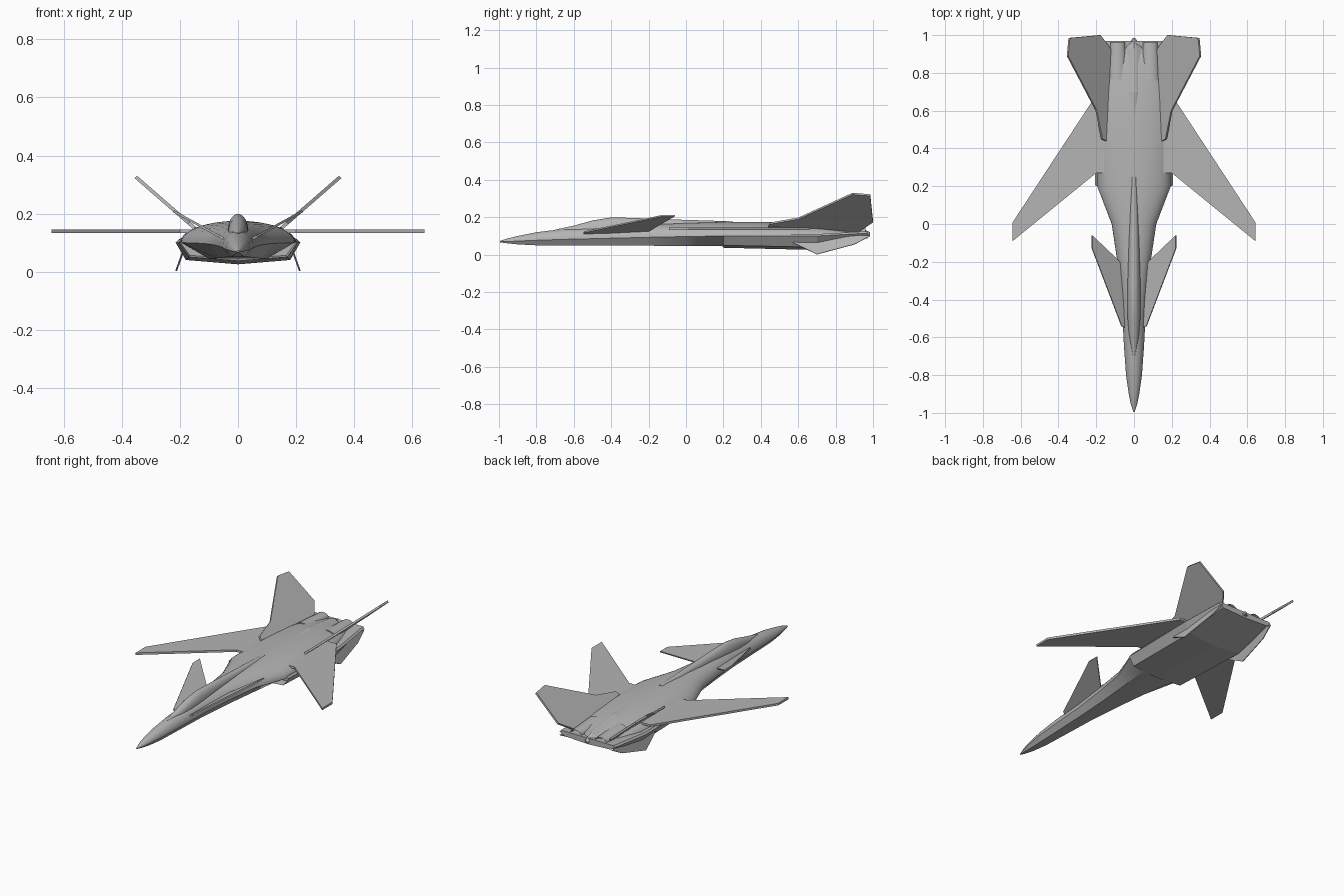
import bpy, bmesh, math
from mathutils import Vector, Matrix

cube = bpy.data.objects.get("Cube")
if cube:
    bpy.data.objects.remove(cube, do_unlink=True)

grey = bpy.data.materials.new("airframe_grey")
grey.use_nodes = True
COLOUR = (0.46, 0.46, 0.46, 1)
grey.diffuse_color = COLOUR
grey.node_tree.nodes["Principled BSDF"].inputs["Base Color"].default_value = COLOUR


def finish(name, bm, mirror=False, smooth=None):
    """Turn a bmesh into a named, coloured object."""
    mesh = bpy.data.meshes.new(name)
    bm.to_mesh(mesh)
    bm.free()
    mesh.materials.append(grey)
    obj = bpy.data.objects.new(name, mesh)
    bpy.context.collection.objects.link(obj)
    if mirror:
        obj.modifiers.new("mirror", "MIRROR")
    if smooth:
        bpy.ops.object.select_all(action="DESELECT")
        obj.select_set(True)
        bpy.context.view_layer.objects.active = obj
        bpy.ops.object.shade_smooth_by_angle(angle=math.radians(smooth))
    return obj


def loft(name, rings, smooth=None, recess=None):
    """Skin half sections (top centre to bottom centre), reflected over x."""
    bm = bmesh.new()
    loops = []
    for y, half in rings:
        full = half + [(-x, z) for x, z in half[-2:0:-1]]
        loops.append([bm.verts.new((x, y, z)) for x, z in full])
    n = len(loops[0])
    for a, b in zip(loops, loops[1:]):
        for i in range(n):
            j = (i + 1) % n
            bm.faces.new((a[i], a[j], b[j], b[i]))
    front = bm.faces.new(loops[0])
    bm.faces.new(loops[-1])
    bmesh.ops.recalc_face_normals(bm, faces=bm.faces)
    if recess:
        bmesh.ops.inset_region(bm, faces=[front], thickness=0.007, depth=-recess)
    return finish(name, bm, smooth=smooth)


def hull(w, zc, zt, bw, zb, steps=8):
    """Rounded back above a sharp chine, flat-sided keel below."""
    arc = [(w * math.sin(a), zc + (zt - zc) * math.cos(a))
           for a in (math.pi / 2 * i / steps for i in range(steps + 1))]
    arc[0] = (0, zt)
    return arc + [(bw, zb), (0, zb)]


def plate(name, points, thickness):
    """Flat panel from its outline, mirrored to the other side."""
    bm = bmesh.new()
    pts = [Vector(p) for p in points]
    face = bm.faces.new([bm.verts.new(p) for p in pts])
    face.normal_update()
    off = face.normal * thickness
    out = bmesh.ops.extrude_face_region(bm, geom=[face])
    top = [v for v in out["geom"] if isinstance(v, bmesh.types.BMVert)]
    bmesh.ops.translate(bm, verts=top, vec=off)
    bmesh.ops.translate(bm, verts=bm.verts, vec=-off / 2)
    bmesh.ops.recalc_face_normals(bm, faces=bm.faces)
    return finish(name, bm, mirror=True)


# Fuselage: y, chine half width, chine z, top z, keel half width, keel z
stations = [
    (-0.995, 0.003, 0.069, 0.073, 0.002, 0.066),
    (-0.95, 0.018, 0.070, 0.088, 0.01, 0.06),
    (-0.9, 0.028, 0.073, 0.10, 0.016, 0.055),
    (-0.8, 0.042, 0.077, 0.12, 0.024, 0.05),
    (-0.65, 0.053, 0.082, 0.138, 0.03, 0.05),
    (-0.4, 0.066, 0.088, 0.155, 0.04, 0.05),
    (-0.2, 0.088, 0.093, 0.163, 0.055, 0.048),
    (0.0, 0.118, 0.097, 0.17, 0.075, 0.046),
    (0.2, 0.195, 0.10, 0.175, 0.10, 0.045),
    (0.5, 0.20, 0.10, 0.175, 0.10, 0.05),
    (0.7, 0.185, 0.10, 0.165, 0.10, 0.05),
    (0.85, 0.15, 0.10, 0.148, 0.09, 0.07),
    (0.93, 0.125, 0.10, 0.13, 0.08, 0.09),
]
loft("fuselage", [(s[0], hull(*s[1:])) for s in stations], smooth=30)

# Canopy and the dorsal spine behind it: y, half width, base z, top z
canopy = [
    (-0.7, 0.008, 0.12, 0.134), (-0.6, 0.026, 0.12, 0.155),
    (-0.5, 0.034, 0.13, 0.183), (-0.4, 0.036, 0.13, 0.199),
    (-0.3, 0.034, 0.14, 0.197), (-0.1, 0.028, 0.15, 0.189),
    (0.1, 0.022, 0.15, 0.183), (0.25, 0.014, 0.16, 0.178),
]
loft("canopy_and_spine",
     [(y, hull(w, zb + 0.005, zt, w, zb)) for y, w, zb, zt in canopy], smooth=30)

# Engine bay: y, side half width, side z, corner half width, corner z, keel z
bay = [
    (0.2, 0.205, 0.10, 0.17, 0.05, 0.037),
    (0.7, 0.215, 0.10, 0.18, 0.04, 0.025),
    (0.97, 0.19, 0.115, 0.16, 0.095, 0.088),
]
loft("engine_bay",
     [(y, [(0, sz + 0.01), (sw - 0.01, sz + 0.01), (sw, sz), (cw, cz), (0, kz)])
      for y, sw, sz, cw, cz, kz in bay], recess=0.05)

# Tail boom between the engines: y, half width, top z
boom = [(0.52, 0.02, 0.172), (0.7, 0.045, 0.171), (0.93, 0.045, 0.145), (0.985, 0.006, 0.12)]
loft("tail_boom",
     [(y, [(0, zt), (w * 0.3, zt - 0.003), (w, zt - 0.018), (w, 0.1), (0, 0.1)])
      for y, w, zt in boom])

# Engine nozzles with hollow ends
bm = bmesh.new()
place = (Matrix.Translation((0.086, 0.86, 0.122)) @ Matrix.Diagonal((1, 1, 0.65, 1))
         @ Matrix.Rotation(-math.pi / 2, 4, "X"))
bmesh.ops.create_cone(bm, cap_ends=True, segments=16, radius1=0.052,
                      radius2=0.038, depth=0.2, matrix=place)
bm.normal_update()
ends = [f for f in bm.faces if f.normal.y > 0.9]
bmesh.ops.inset_region(bm, faces=ends, thickness=0.006, depth=-0.05)
finish("engine_nozzles", bm, mirror=True, smooth=35)

# Forward-swept wings
plate("wings", [(x, y, 0.139) for x, y in
                [(0.14, 0.27), (0.2, 0.27), (0.642, -0.09), (0.642, 0.01),
                 (0.215, 0.66), (0.14, 0.66)]], 0.013)

# Raised foreplanes
plate("foreplanes", [(x, y, 0.119 + (x - 0.06) * 0.55) for x, y in
                     [(0.045, -0.55), (0.066, -0.54), (0.222, -0.13), (0.222, -0.06),
                      (0.075, -0.2), (0.045, -0.18)]], 0.008)

# Canted tail fins
plate("tail_fins", [(x, y, 0.326 - (0.352 - x) * 0.87) for x, y in
                    [(0.15, 0.44), (0.17, 0.45), (0.2, 0.6), (0.352, 0.89),
                     (0.343, 0.985), (0.18, 1.0), (0.12, 0.92), (0.138, 0.7)]], 0.012)

# Ventral fins below the engine bay
plate("ventral_fins", [(0.214 - z * 0.36, y, z) for y, z in
                       [(0.57, 0.065), (0.7, 0.002), (0.9, 0.055), (0.985, 0.1),
                        (0.9, 0.105), (0.62, 0.085)]], 0.006)
